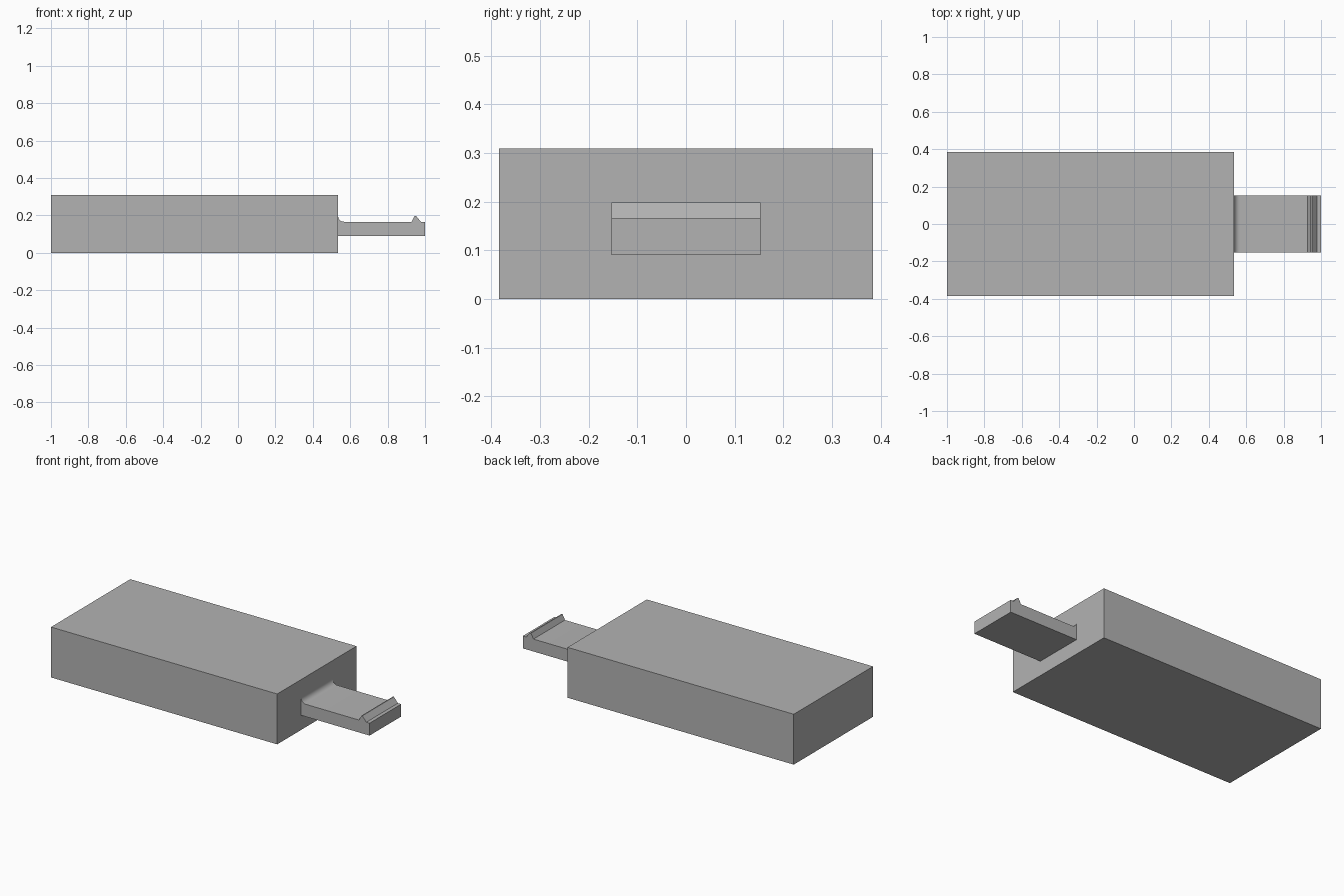
import bpy, bmesh, math

cube = bpy.data.objects.get("Cube")
if cube:
    bpy.data.objects.remove(cube, do_unlink=True)

grey = bpy.data.materials.new("plain grey")
grey.use_nodes = True
colour = (0.45, 0.45, 0.45, 1)
grey.diffuse_color = colour
grey.node_tree.nodes["Principled BSDF"].inputs["Base Color"].default_value = colour


def extrude_profile(name, profile, half_width):
    """Extrude an x-z outline along y, centred on y = 0."""
    bm = bmesh.new()
    face = bm.faces.new([bm.verts.new((x, -half_width, z)) for x, z in profile])
    out = bmesh.ops.extrude_face_region(bm, geom=[face])
    verts = [v for v in out["geom"] if isinstance(v, bmesh.types.BMVert)]
    bmesh.ops.translate(bm, verts=verts, vec=(0, 2 * half_width, 0))
    bmesh.ops.recalc_face_normals(bm, faces=bm.faces)
    mesh = bpy.data.meshes.new(name)
    bm.to_mesh(mesh)
    bm.free()
    mesh.materials.append(grey)
    obj = bpy.data.objects.new(name, mesh)
    bpy.context.collection.objects.link(obj)
    return obj


# Main block
body_end = 0.535
extrude_profile("body", [(-1, 0), (body_end, 0), (body_end, 0.309), (-1, 0.309)], 0.384)

# Tongue with a catch ridge near the tip and a concave fillet at the root
top, radius, steps = 0.166, 0.032, 8
fillet = []
for i in range(steps + 1):
    a = math.pi / 2 * i / steps
    fillet.append((body_end + radius * (1 - math.sin(a)),
                   top + radius * (1 - math.cos(a))))
ridge = [(0.978, top), (0.951, 0.198), (0.945, 0.198), (0.928, top)]
tongue = extrude_profile(
    "tongue", [(body_end, 0.09), (1, 0.09), (1, top)] + ridge + fillet, 0.153)

# Smooth only the fillet
bpy.ops.object.select_all(action='DESELECT')
tongue.select_set(True)
bpy.context.view_layer.objects.active = tongue
bpy.ops.object.shade_smooth_by_angle(angle=math.radians(25))
